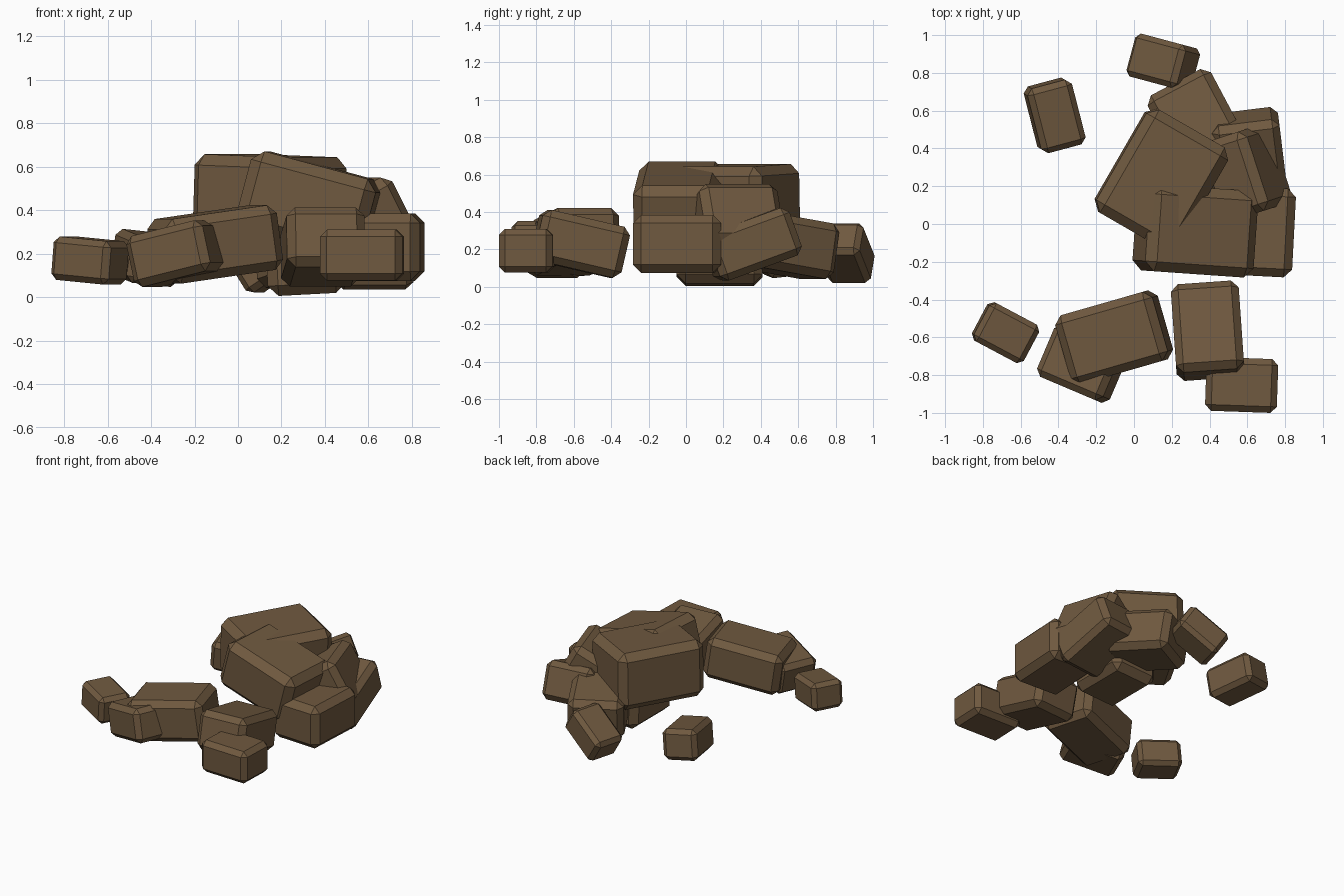
import bpy, bmesh, math
from mathutils import Matrix, Euler, Vector

if "Cube" in bpy.data.objects:
    bpy.data.objects.remove(bpy.data.objects["Cube"])

brown = bpy.data.materials.new("earth_brown")
brown.diffuse_color = (0.16, 0.10, 0.05, 1)
brown.use_nodes = True
brown.node_tree.nodes["Principled BSDF"].inputs["Base Color"].default_value = brown.diffuse_color


def chunk(name, center, size, tilt, cham=None):
    """Chamfered flat-faced block; tilt is (x, y, z) in degrees."""
    bm = bmesh.new()
    bmesh.ops.create_cube(bm, size=1.0, matrix=Matrix.Diagonal((*size, 1)))
    bmesh.ops.bevel(bm, geom=bm.edges[:], offset=cham or 0.14 * min(size),
                    offset_type='OFFSET', segments=1, profile=0.5, affect='EDGES')
    rot = Euler([math.radians(a) for a in tilt], 'XYZ').to_matrix().to_4x4()
    bm.transform(Matrix.Translation(Vector(center)) @ rot)
    bmesh.ops.recalc_face_normals(bm, faces=bm.faces[:])
    me = bpy.data.meshes.new(name)
    bm.to_mesh(me)
    bm.free()
    me.materials.append(brown)
    ob = bpy.data.objects.new(name, me)
    bpy.context.collection.objects.link(ob)


CHUNKS = [
    # main heap
    ("top_chunk",         (0.145, 0.235, 0.445), (0.50, 0.63, 0.41), (0, 2, -30), 0.05),
    ("leaning_chunk",     (0.325, -0.035, 0.43), (0.595, 0.46, 0.365), (0, 15, -4)),
    ("right_chunk",       (0.655, -0.04, 0.23),  (0.385, 0.47, 0.31), (0, 0, -3)),
    ("right_back_chunk",  (0.61, 0.35, 0.228),   (0.36, 0.47, 0.27), (20, 0, 7)),
    ("shoulder_chunk",    (0.59, 0.27, 0.34),    (0.30, 0.44, 0.36), (0, -28, 18)),
    ("back_chunk",        (0.335, 0.535, 0.22),  (0.38, 0.46, 0.30), (-9, 0, 28)),
    ("base_chunk",        (0.31, 0.18, 0.182),   (0.36, 0.46, 0.34), (0, -3, 0)),
    # front row
    ("front_left_chunk",  (-0.105, -0.60, 0.242), (0.54, 0.38, 0.30), (0, -8, 16)),
    ("front_under_chunk", (-0.275, -0.74, 0.20), (0.39, 0.30, 0.24), (0, -13, -23)),
    ("front_right_chunk", (0.39, -0.565, 0.23),  (0.36, 0.48, 0.28), (-13, 0, 4)),
    ("front_small_chunk", (0.57, -0.852, 0.193), (0.38, 0.285, 0.235), (0, 0, -2)),
    # loose pieces
    ("left_loose_chunk",  (-0.68, -0.575, 0.168), (0.30, 0.23, 0.20), (0, 5, -28)),
    ("back_left_chunk",   (-0.42, 0.575, 0.18),  (0.245, 0.355, 0.22), (6, 6, 15)),
    ("back_loose_chunk",  (0.155, 0.855, 0.18),  (0.33, 0.235, 0.20), (0, -33, -15)),
]
for c in CHUNKS:
    chunk(*c)
